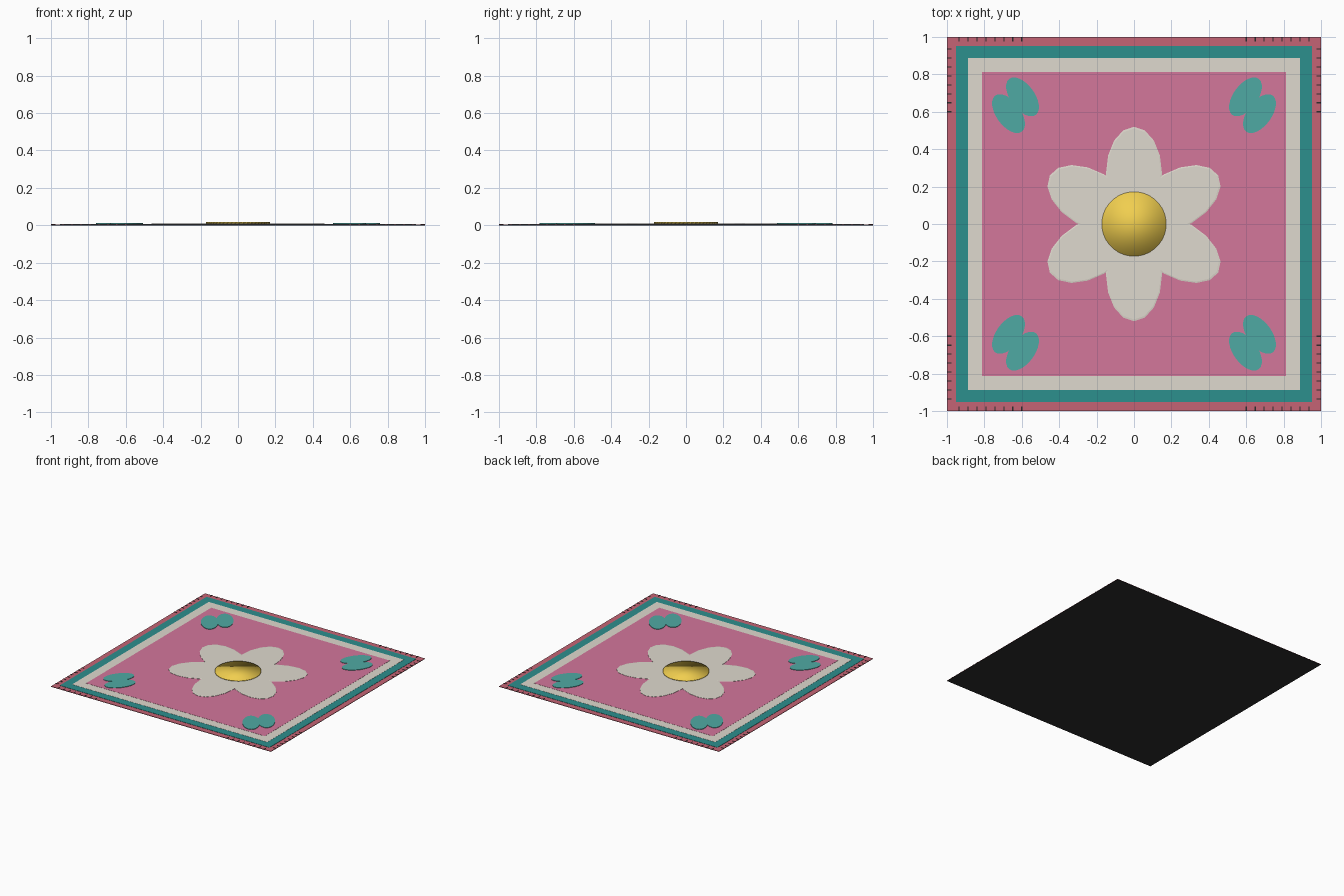
import bpy, bmesh
from math import radians, pi
from mathutils import Matrix

if "Cube" in bpy.data.objects:
    bpy.data.objects.remove(bpy.data.objects["Cube"])


def material(name, rgb):
    m = bpy.data.materials.new(name)
    m.diffuse_color = [(c / 255) ** 2.2 for c in rgb] + [1]
    m.use_nodes = True
    m.node_tree.nodes["Principled BSDF"].inputs["Base Color"].default_value = m.diffuse_color
    return m


ROSE = material("rose", (196, 100, 116))
TEAL = material("teal", (48, 142, 140))
CREAM = material("cream", (222, 217, 205))
PINK = material("pink", (210, 118, 154))
LEAF = material("leaf_teal", (80, 168, 162))
GOLD = material("gold", (240, 205, 80))
DARK = material("dark", (48, 48, 48))


def finish(name, bm, mat, smooth=False):
    me = bpy.data.meshes.new(name)
    bm.to_mesh(me)
    bm.free()
    me.materials.append(mat)
    for p in me.polygons:
        p.use_smooth = smooth
    ob = bpy.data.objects.new(name, me)
    bpy.context.collection.objects.link(ob)
    return ob


def add_box(bm, x, y, z0, z1, sx, sy):
    bmesh.ops.create_cube(bm, size=1, matrix=Matrix.Translation((x, y, (z0 + z1) / 2))
                          @ Matrix.Diagonal((sx, sy, z1 - z0, 1)))


def slab(name, half, z0, z1, mat):
    bm = bmesh.new()
    add_box(bm, 0, 0, z0, z1, 2 * half, 2 * half)
    return finish(name, bm, mat)


def disc(name, x, y, z0, z1, a, b, angle, segments, mat, smooth=False, rim=0):
    """Flat elliptical disc, long axis a turned by angle, optional bevelled rim."""
    bm = bmesh.new()
    h = z1 - z0
    place = (Matrix.Translation((x, y, 0)) @ Matrix.Rotation(angle, 4, 'Z')
             @ Matrix.Diagonal((a, b, 1, 1)))
    rings = [(1, z0), (1, z1)] if not rim else [(1, z0), (1, z1 - h * .3), (1 - rim, z1)]
    for r, z in rings:
        bmesh.ops.create_circle(bm, segments=segments, radius=r,
                                matrix=place @ Matrix.Translation((0, 0, z)))
    bm.verts.ensure_lookup_table()
    v = [bm.verts[i * segments:(i + 1) * segments] for i in range(len(rings))]
    for lo, hi in zip(v, v[1:]):
        for i in range(segments):
            j = (i + 1) % segments
            bm.faces.new((lo[i], lo[j], hi[j], hi[i]))
    bm.faces.new(v[0][::-1])
    bm.faces.new(v[-1])
    bmesh.ops.recalc_face_normals(bm, faces=bm.faces)
    return finish(name, bm, mat, smooth)


# Stacked rug layers
slab("backing", 1.0, 0.0, 0.001, DARK)
slab("outer_border", 1.0, 0.001, 0.004, ROSE)
slab("teal_band", 0.953, 0.003, 0.006, TEAL)
slab("cream_band", 0.887, 0.005, 0.007, CREAM)
slab("pink_field", 0.812, 0.006, 0.008, PINK)

# Short stitches on the edges near each corner
bm = bmesh.new()
for s in (-1, 1):
    for t in (-1, 1):
        for i in range(8):
            p = t * (0.60 + i * 0.048)
            add_box(bm, p, s * 0.988, 0.003, 0.006, 0.006, 0.024)
            add_box(bm, s * 0.988, p, 0.003, 0.006, 0.024, 0.006)
finish("edge_stitches", bm, DARK)

# Six-petal flower
for k in range(6):
    ang = radians(90 + 60 * k)
    c = Matrix.Rotation(ang, 3, 'Z').col[0] * 0.27
    disc(f"petal_{k + 1}", c.x, c.y, 0.007, 0.011, 0.25, 0.15, ang, 16, CREAM, rim=0.04)
disc("flower_centre", 0, 0, 0.010, 0.017, 0.172, 0.172, 0, 48, GOLD, smooth=True)

# Pair of parallel leaves mirrored into every corner
for sx in (-1, 1):
    for sy in (-1, 1):
        for n, (x, y) in enumerate(((0.596, 0.68), (0.671, 0.59))):
            ang = radians(54) if sx * sy > 0 else radians(126)
            # the leaf leans outward at the top, toward the near side edge
            ang = pi - radians(54) if sx * sy < 0 else ang
            disc(f"leaf_{n + 1}", sx * x, sy * y, 0.007, 0.0115, 0.12, 0.065, ang, 24, LEAF)
